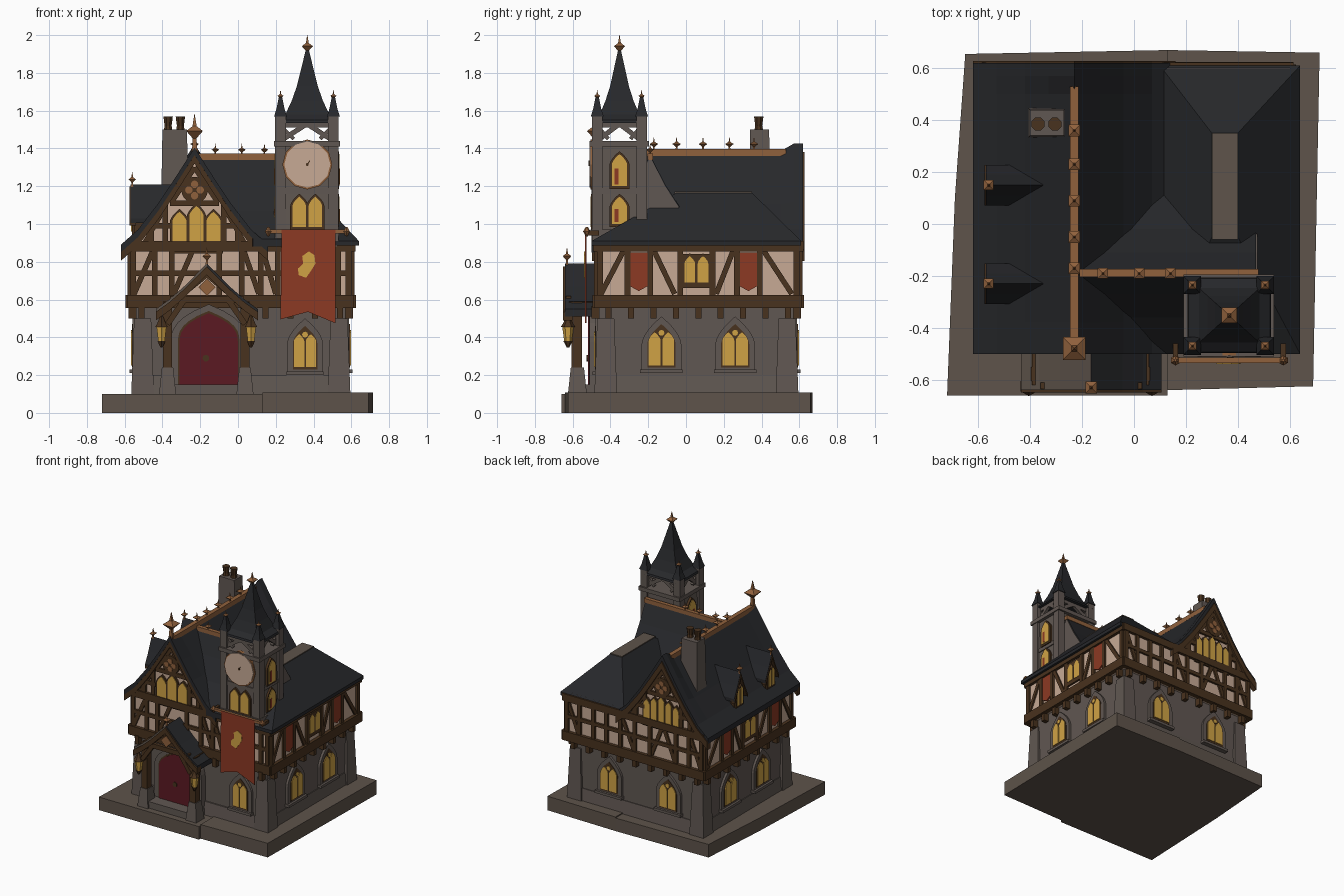
import bpy, bmesh, math

if "Cube" in bpy.data.objects:
    bpy.data.objects.remove(bpy.data.objects["Cube"], do_unlink=True)

COLOURS = {
    "grey_stone": (.118, .096, .084), "base_stone": (.112, .087, .069),
    "slate": (.02, .021, .024), "dark_wood": (.066, .032, .013),
    "copper": (.28, .12, .046), "plaster": (.57, .40, .30),
    "lit_glass": (.63, .365, .06), "banner_red": (.265, .041, .017),
    "door_red": (.105, .01, .016)}
STONE, BASE, SLATE, WOOD, COPPER, PLASTER, GLASS, RED, DOOR = COLOURS
mats = {}
for key, rgb in COLOURS.items():
    m = mats[key] = bpy.data.materials.new(key)
    m.use_nodes = True
    m.diffuse_color = (*rgb, 1)
    bsdf = m.node_tree.nodes["Principled BSDF"]
    bsdf.inputs["Base Color"].default_value = (*rgb, 1)
    bsdf.inputs["Roughness"].default_value = .9
parts = {}


# Skin closed sections into a capped solid, gathered by part name
def loft(name, mat, sections):
    if name not in parts:
        parts[name] = (bmesh.new(), mat)
    bm = parts[name][0]
    rows = [[bm.verts.new(p) for p in s] for s in sections]
    for a, b in zip(rows, rows[1:]):
        for i in range(len(a)):
            bm.faces.new((a[i - 1], a[i], b[i], b[i - 1]))
    bm.faces.new(rows[0][::-1])
    bm.faces.new(rows[-1])


def rect(x0, x1, y0, y1, z):
    return [(x0, y0, z), (x1, y0, z), (x1, y1, z), (x0, y1, z)]


def box(name, mat, x0, x1, y0, y1, z0, z1, flare=0):
    loft(name, mat, [rect(x0 - flare, x1 + flare, y0 - flare, y1 + flare, z0),
                     rect(x0, x1, y0, y1, z1)])


def turned(name, mat, x, y, profile, n=4, sy=1):
    ring = [(i + .5) * 2 * math.pi / n for i in range(n)]
    loft(name, mat, [[(x + r * math.cos(a), y + sy * r * math.sin(a), z) for a in ring]
                     for r, z in profile])


# Wall frame: u runs along the wall, d outward from it
def at(wall, u, z, d):
    side, off = wall
    return {"front": (u, -off - d, z), "back": (u, off + d, z),
            "right": (off + d, u, z), "left": (-off - d, u, z)}[side]


def plate(name, mat, wall, pts, d0, d1):
    loft(name, mat, [[at(wall, u, z, d) for u, z in pts] for d in (d0, d1)])


def panel(name, mat, wall, u0, u1, z0, z1, d0, d1):
    plate(name, mat, wall, [(u0, z0), (u1, z0), (u1, z1), (u0, z1)], d0, d1)


def beam(wall, u0, z0, u1, z1, w=.03, d=.016, name="timber_frame", mat=WOOD):
    k = w / 2 / math.hypot(u1 - u0, z1 - z0)
    a, b = -(z1 - z0) * k, (u1 - u0) * k
    plate(name, mat, wall, [(u0 + a, z0 + b), (u1 + a, z1 + b),
                            (u1 - a, z1 - b), (u0 - a, z0 - b)], -.01, d)


def arch(u, z, w, h, rise=.7, power=1.7):
    top = [(w / 2 * (1 - (t / 6) ** power), z + h - w * rise * (1 - t / 6)) for t in range(7)]
    return ([(u - w / 2, z), (u + w / 2, z)] + [(u + a, b) for a, b in top]
            + [(u - a, b) for a, b in top[-2::-1]])


def disc(u, z, r, n=20):
    return [(u + r * math.cos(2 * math.pi * i / n), z + r * math.sin(2 * math.pi * i / n)) for i in range(n)]


def lancets(wall, u, z, w, h, n, drop=.0):
    step = w / n
    for i in range(n):
        c = u + (i - (n - 1) / 2) * step
        low = drop * abs(i - (n - 1) / 2)
        plate("window_frames", WOOD, wall, arch(c, z - .015, step + .012, h + .03 - low), -.01, .012)
        plate("window_glass", GLASS, wall, arch(c, z, step - .014, h - low), 0, .016)


def arched_window(wall, u, z, w=.15, h=.23):
    plate("window_surrounds", STONE, wall, arch(u, z - .02, w + .06, h + .06), -.02, .018)
    plate("window_frames", WOOD, wall, arch(u, z, w, h), 0, .022)
    for s in (-1, 1):
        plate("window_glass", GLASS, wall, arch(u + s * w * .24, z + .012, w * .42, h * .76), 0, .027)
    plate("window_glass", GLASS, wall, disc(u, z + h * .8, .016, 8), 0, .027)
    panel("window_sills", STONE, wall, u - w * .75, u + w * .75, z - .03, z - .01, -.01, .035)


def strip(c, half, t, lift=0):
    top = [(-u, z) for u, z in half[:0:-1]] + half
    top = [(c + u, z + lift * max(0, 1 - abs(u) / .3)) for u, z in top]
    return top + [(u, z - t) for u, z in top[::-1]]


def finial(x, y, z, h, spread=.32):
    turned("finials", COPPER, x, y, [(.1 * h, z), (.07 * h, z + .35 * h), (spread * h, z + .55 * h),
                                     (.08 * h, z + .68 * h), (.01 * h, z + h)])


# Ground slab in two paving blocks
loft("ground_slab", BASE, [[(-.72, -.66, z), (.13, -.66, z), (.13, .67, z), (-.65, .655, z), (-.69, .1, z)]
                           for z in (0, .1)])
loft("ground_slab", BASE, [[(.13, -.64, z), (.69, -.625, z), (.715, .66, z), (.13, .67, z)] for z in (0, .108)])

# Ground floor, plinth and corner buttresses
box("stone_walls", STONE, -.54, .57, -.46, .57, .1, .57)
box("stone_plinth", STONE, -.545, .575, -.47, .575, .1, .2, .01)
for x in (-.505, .535):
    for y in (-.425, .535):
        box("corner_buttresses", STONE, x - .045, x + .045, y - .045, y + .045, .1, .5, .015)
low = {s: (s, o) for s, o in (("front", .46), ("right", .57), ("back", .57), ("left", .54))}
up = {s: (s, o) for s, o in (("front", .47), ("right", .6), ("back", .6), ("left", .57))}
arched_window(low["front"], .355, .23, .13)
for side in ("right", "left"):
    for u in (-.13, .26):
        arched_window(low[side], u, .24)
for u in (-.26, .24):
    arched_window(low["back"], u, .24)

# Jettied upper floor with timber framing
box("plaster_walls", PLASTER, -.57, .6, -.47, .6, .56, .92)
SPAN = {"front": (-.57, .6), "back": (-.57, .6), "right": (-.47, .6), "left": (-.47, .6)}
POSTS = {"front": (-.44, -.35, -.1, .02, .12, .21, .53), "back": (-.45, -.34, -.12, .01, .13, .25, .36, .48)}
BRACES = {"front": ((-.55, -.45), (-.34, -.24), (.11, .03), (.2, .13)),
          "back": ((-.55, -.46), (-.33, -.24), (-.13, -.22), (.02, .12), (.49, .58))}
for side, wall in up.items():
    a, b = SPAN[side]
    beam(wall, a - .015, .59, b + .015, .59, .07, .025)
    beam(wall, a - .015, .882, b + .015, .882, .055, .022)
    for u in (a + .015, b - .015) + POSTS.get(side, (-.31, -.19, -.03, .14, .27, .39)):
        beam(wall, u, .6, u, .88, .03)
    for p, q in BRACES.get(side, ((-.45, -.33), (-.06, -.17), (.16, .25), (.56, .41))):
        beam(wall, p, .63, q, .86, .028, .012)
    if side in POSTS:
        beam(wall, a, .74, b, .74, .028)
    else:
        for u in (-.25, .33):
            plate("wall_hangings", RED, wall, [(u - .045, .85), (u - .045, .67), (u, .645), (u + .045, .67),
                                               (u + .045, .85)], 0, .012)
        panel("window_frames", WOOD, wall, -.03, .14, .66, .84, 0, .014)
        lancets(wall, .055, .69, .14, .14, 2)
    for i in range(9):
        u = a + .06 + i * (b - a - .12) / 8
        if side != "front" or not -.38 < u < .05:
            panel("jetty_brackets", WOOD, low[side], u - .016, u + .016, .5, .565, -.01, .04)

# Main roof with flared slopes and upswept ends
MAIN = [(0, 1.385), (.1, 1.235), (.19, 1.105), (.3, .97), (.39, .89)]
loft("main_roof", SLATE, [[(u, y, z) for u, z in strip(-.23, MAIN, .04, lift)]
                          for y, lift in ((-.5, .02), (-.38, 0), (.5, 0), (.57, .04), (.62, .04))])
box("roof_ridges", COPPER, -.247, -.213, -.48, .53, 1.36, 1.396)
finial(-.23, -.48, 1.385, .195)
for y in (-.17, -.05, .09, .23, .36):
    finial(-.23, y, 1.38, .08, .4)

# Gable ends: bargeboards, tracery roundel, tall lights
for side, n in (("front", 3), ("back", 5)):
    wall = up[side]
    side_pts = [(u, z - .02) for u, z in MAIN[:-1]] + [(.33, .9)]
    plate("gable_walls", PLASTER, wall, [(-.23 - u, z) for u, z in side_pts[:0:-1]]
          + [(-.23 + u, z) for u, z in side_pts], -.05, 0)
    plate("bargeboards", WOOD, wall, strip(-.23, [(u, z - .025) for u, z in MAIN], .06, .02), -.01, .028)
    lancets(wall, -.22, .86, .27 if n == 3 else .31, .235, n, .03 if n == 3 else .022)
    beam(wall, -.48, .99, -.36, .99)
    beam(wall, .02, .99, -.08, .99)
    beam(wall, -.36, 1.11, -.1, 1.11)
    for s in (-1, 1):
        beam(wall, -.23 + s * .155, .88, -.23 + s * .155, 1.12)
        beam(wall, -.23 + s * .27, .89, -.23 + s * .16, 1.08, .025, .014)
        beam(wall, -.23 + s * .23, .89, -.23 + s * .23, 1.02)
        beam(wall, -.23 + s * .12, 1.12, -.23, 1.3, .028)
    plate("gable_roundels", WOOD, wall, disc(-.23, 1.18, .07), 0, .022)
    for k in range(4):
        a = k * math.pi / 2
        plate("roundel_lobes", COPPER, wall, disc(-.23 + .03 * math.cos(a), 1.18 + .03 * math.sin(a), .02, 10), 0, .027)

# Cross roof, mitred along the valleys, with a stone end gable
CROSS = [(0, 1.365), (.08, 1.21), (.17, 1.07), (.31, .92)]
cross = strip(-.19, CROSS, .04)
loft("cross_roof", SLATE, [[(-.23 + abs(y + .19), y, z) for y, z in cross], [(.47, y, z) for y, z in cross]])
plate("end_gable", STONE, ("right", .44), [(-.19 - u, z - .01) for u, z in CROSS[:0:-1]]
      + [(-.19 + u, z - .01) for u, z in CROSS], 0, .035)
box("roof_ridges", COPPER, -.21, .48, -.204, -.174, 1.34, 1.372)
for x in (-.12, .02, .14):
    finial(x, -.19, 1.355, .07, .4)

# Hipped side roof with flat stone cap
loft("hip_roof", SLATE, [rect(.1, .64, -.5, .61, .885), rect(.1, .64, -.5, .61, .91),
                         rect(.3, .4, -.05, .35, 1.165)])
box("hip_cap", BASE, .3, .4, -.06, .35, 1.15, 1.172)

# Chimney with two pots
box("chimney", STONE, -.4, -.27, .34, .44, 1.05, 1.5, .008)
for x in (-.37, -.305):
    turned("chimney_pots", WOOD, x, .385, [(.026, 1.49), (.02, 1.52), (.027, 1.57)], 8)

# Dormers on the left slope
for y in (-.23, .15):
    wall = ("left", .55)
    roof = strip(y, [(0, 1.21), (.04, 1.11), (.078, 1.03)], .025)
    plate("dormer_roofs", SLATE, wall, roof, -.2, .02)
    plate("dormer_boards", WOOD, wall, [(u, z - .012) for u, z in roof], -.01, .025)
    plate("dormer_fronts", WOOD, wall, [(y - .055, .92), (y + .055, .92), (y + .055, 1.06), (y, 1.18), (y - .055, 1.06)],
          -.12, 0)
    lancets(wall, y, .96, .08, .13, 2)
    finial(-.56, y, 1.19, .085)

# Clock tower
box("tower_body", STONE, .215, .515, -.485, -.22, .88, 1.42, .008)
for z, e in ((.94, .015), (1.16, .006), (1.41, .02)):
    box("tower_bands", STONE, .21 - e, .52 + e, -.49 - e, -.215 + e, z, z + .03)
for x in (.225, .505):
    for y in (-.47, -.235):
        box("tower_piers", STONE, x - .028, x + .028, y - .028, y + .028, .9, 1.575)
        turned("pinnacle_roofs", SLATE, x, y, [(.048, 1.57), (.03, 1.61), (.01, 1.68)])
        finial(x, y, 1.64, .07)
tower = {"front": ("front", .475), "back": ("back", -.245), "left": ("left", -.235), "right": ("right", .495)}
for side, wall in tower.items():
    a, b = (.225, .505) if side in ("front", "back") else (-.47, -.235)
    c = (a + b) / 2
    for s in (a, b):
        beam(wall, s, 1.44, c, 1.53, .026, .012, "belfry_braces", STONE)
        beam(wall, s, 1.52, (s + c) / 2, 1.45, .02, .01, "belfry_braces", STONE)
    beam(wall, a, 1.525, b, 1.525, .03, .012, "belfry_braces", STONE)
face = ("front", .49)
lancets(face, .367, .985, .17, .16, 2)
plate("clock_rim", COPPER, face, disc(.367, 1.315, .132, 12), -.01, .016)
plate("clock_face", PLASTER, face, disc(.367, 1.315, .122, 12), 0, .022)
plate("clock_hub", WOOD, face, disc(.367, 1.315, .008, 8), 0, .026)
beam(("front", .508), .367, 1.315, .38, 1.335, .006, .008, "clock_hands")
for side, off in (("right", .522), ("left", -.208)):
    for z, h in ((1.0, .145), (1.2, .17)):
        lancets((side, off), -.352, z, .095, h, 1)
        panel("tower_window_panes", RED, (side, off), -.378, -.358, z + .01, z + h * .55, 0, .018)

# Tower spire with flared slate skirt
turned("spire", SLATE, .367, -.352, [(.228, 1.535), (.222, 1.55), (.165, 1.58), (.118, 1.65), (.078, 1.73), (.012, 1.92)],
       4, .9)
finial(.367, -.352, 1.87, .13)

# Banner on its rod
box("banner_rod", COPPER, .15, .585, -.535, -.515, .95, .97)
for x in (.16, .575):
    box("banner_brackets", WOOD, x - .01, x + .01, -.53, -.46, .94, .965)
    turned("banner_knobs", COPPER, x, -.525, [(.005, .935), (.02, .96), (.005, .985)], 6)
plate("banner", RED, ("front", .527), [(.23, .97), (.515, .97), (.515, .475), (.37, .535), (.225, .495)], 0, .009)
plate("banner_patch", GLASS, ("front", .527), [(.32, .73), (.36, .715), (.385, .75), (.41, .79), (.405, .835), (.375, .855),
                                               (.34, .83), (.345, .79), (.318, .765)], 0, .012)

# Arched door and step
box("door_step", STONE, -.36, .05, -.61, -.46, .1, .15)
plate("door_arch", STONE, low["front"], arch(-.155, .1, .4, .475, .5, 2.6), -.01, .05)
plate("door_trim", WOOD, low["front"], arch(-.155, .15, .325, .39, .5, 2.6), 0, .054)
plate("door", DOOR, low["front"], arch(-.155, .15, .308, .378, .5, 2.6), 0, .06)
plate("door_ring", WOOD, low["front"], disc(-.17, .29, .018, 10), 0, .066)

# Porch roof, posts and lanterns
PORCH = [(0, .79), (.12, .67), (.2, .6), (.27, .55)]
front = ("front", .62)
for s, name, mat in ((-1, "porch_stone_slope", BASE), (1, "porch_slate_slope", SLATE)):
    slope = [(-.165 + s * u, z) for u, z in PORCH]
    plate(name, mat, front, slope + [(u, z - .04) for u, z in slope[::-1]], -.17, .02)
plate("porch_boards", WOOD, front, strip(-.165, [(u, z - .015) for u, z in PORCH], .045), -.02, .03)
beam(front, -.36, .6, .03, .6, .035)
plate("porch_roundel", COPPER, front, disc(-.165, .665, .045, 4), -.01, .018)
for s in (-1, 1):
    x = -.168 + s * .205
    beam(front, x, .47, x - s * .09, .6, .03)
    beam(front, x - s * .06, .61, -.165, .73, .025)
    box("porch_posts", WOOD, x - .024, x + .024, -.605, -.55, .2, .59)
    box("porch_footings", STONE, x - .03, x + .03, -.61, -.54, .1, .24, .015)
    box("porch_beams", WOOD, x - .02, x + .02, -.62, -.46, .55, .59)
    lx = -.168 + s * .237
    turned("lantern_glass", GLASS, lx, -.625, [(.02, .38), (.03, .455)], 6)
    turned("lantern_caps", WOOD, lx, -.625, [(.038, .455), (.025, .475), (.006, .52)], 6)
    turned("lantern_caps", WOOD, lx, -.625, [(.006, .345), (.024, .38)], 6)
finial(-.165, -.63, .775, .1)

# Turn every gathered part into an object
for name, (bm, mat) in parts.items():
    bmesh.ops.recalc_face_normals(bm, faces=bm.faces)
    me = bpy.data.meshes.new(name)
    bm.to_mesh(me)
    bm.free()
    me.materials.append(mats[mat])
    bpy.context.collection.objects.link(bpy.data.objects.new(name, me))
